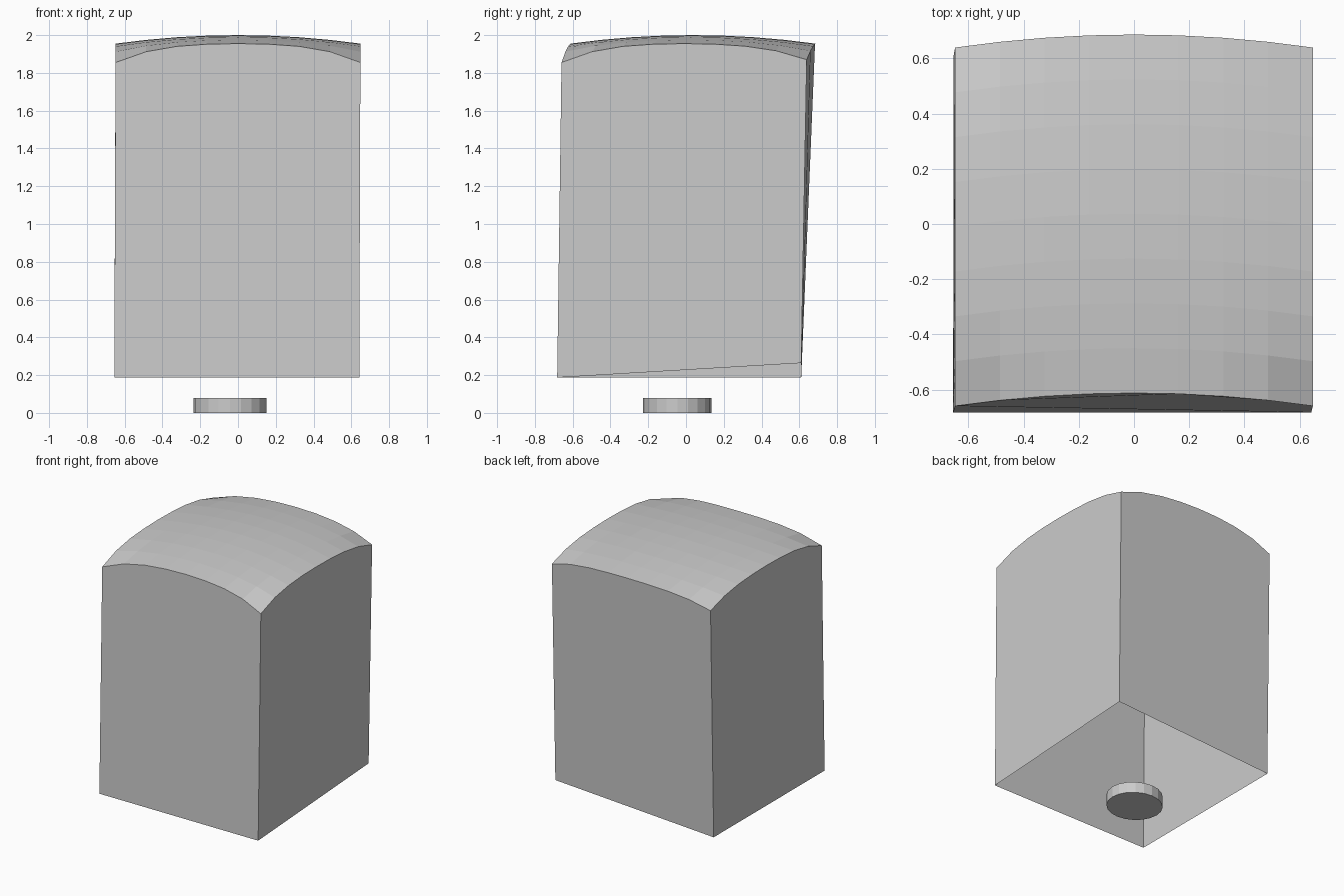
import bpy, bmesh

if "Cube" in bpy.data.objects:
    bpy.data.objects.remove(bpy.data.objects["Cube"])

N = 8  # roof divisions each way


def make_object(name, bm):
    mesh = bpy.data.meshes.new(name)
    bm.to_mesh(mesh)
    bm.free()
    obj = bpy.data.objects.new(name, mesh)
    bpy.context.collection.objects.link(obj)
    return obj


def roof_point(i, j):
    u, v = 2 * i / N - 1, 2 * j / N - 1
    x = 0.648 * u
    y = 0.037 + 0.649 * v - 0.047 * u * u
    corner = 0.04 if v > 0 else 0.055
    z = 2.0 - 0.045 * (u * u + v * v) - corner * (u * v) ** 4
    return x, y, z


# Hollow hood: domed roof with four thin walls, open underneath
bm = bmesh.new()
grid = [[bm.verts.new(roof_point(i, j)) for j in range(N + 1)] for i in range(N + 1)]
for i in range(N):
    for j in range(N):
        bm.faces.new((grid[i][j], grid[i + 1][j], grid[i + 1][j + 1], grid[i][j + 1]))

front_left = bm.verts.new((-0.655, -0.682, 0.187))
front_right = bm.verts.new((0.642, -0.682, 0.187))
back_right = bm.verts.new((0.640, 0.610, 0.264))  # slightly raised corner
back_left = bm.verts.new((-0.653, 0.610, 0.187))

# Walls: each joins one roof edge to two bottom corners
front_edge = [grid[i][0] for i in range(N + 1)]
right_edge = grid[N]
back_edge = [grid[i][N] for i in reversed(range(N + 1))]
left_edge = grid[0][::-1]
for edge, start, end in ((front_edge, front_left, front_right),
                         (right_edge, front_right, back_right),
                         (back_edge, back_right, back_left),
                         (left_edge, back_left, front_left)):
    bm.faces.new([start, end] + edge[::-1])
make_object("hood", bm)

# Small round foot below the hood
bm = bmesh.new()
bmesh.ops.create_cone(bm, cap_ends=True, segments=20, radius1=1, radius2=1, depth=1)
bmesh.ops.scale(bm, vec=(0.193, 0.181, 0.08), verts=bm.verts)
bmesh.ops.translate(bm, vec=(-0.043, -0.046, 0.04), verts=bm.verts)
make_object("round_foot", bm)
